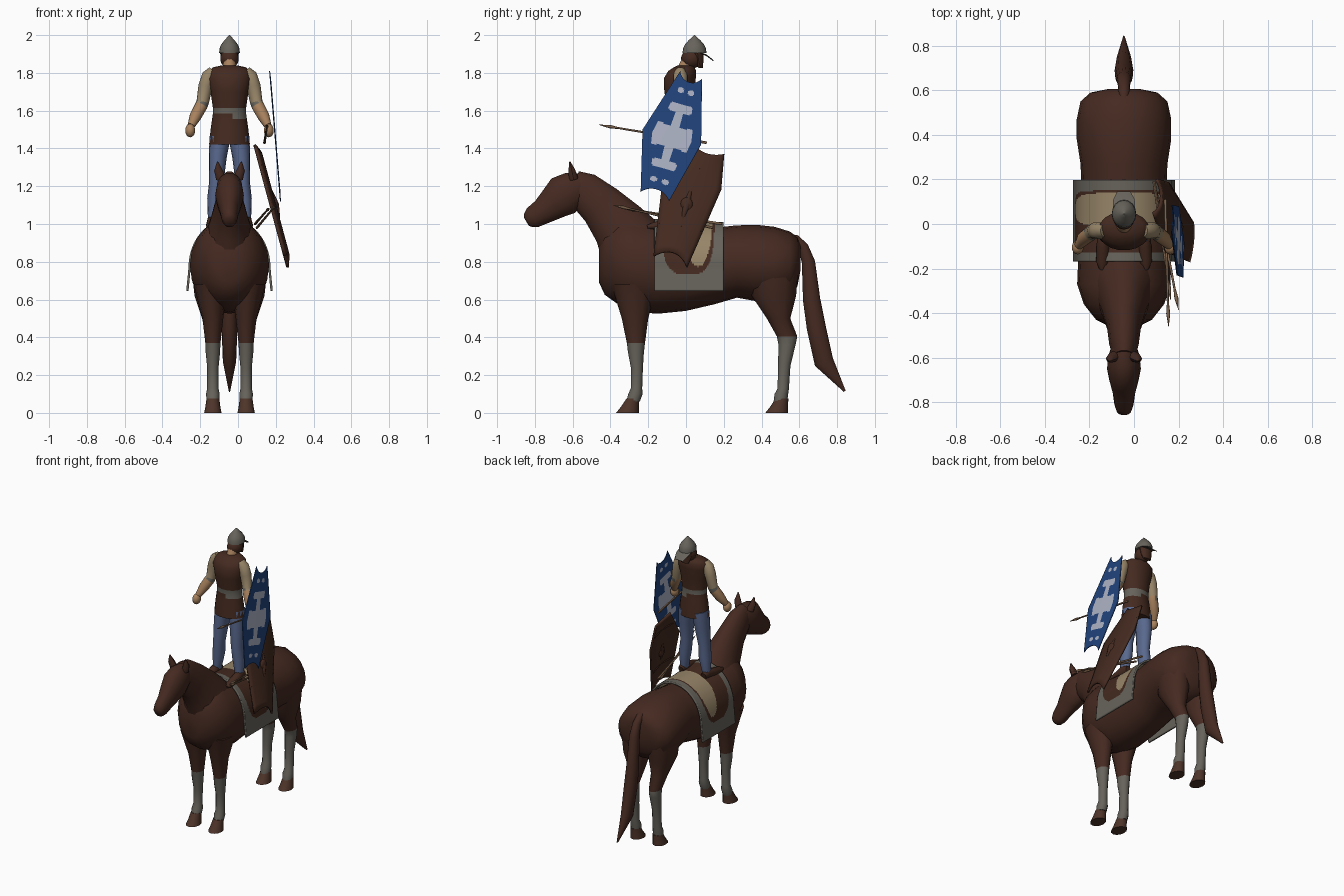
import bpy, bmesh, math
from mathutils import Vector

if "Cube" in bpy.data.objects:
    bpy.data.objects.remove(bpy.data.objects["Cube"])

CX = -0.045          # centre line of horse and rider
UP, ALONG = Vector((0, 0, 1)), Vector((0, -1, 0))
made = []


def colour(name, r, g, b):
    m = bpy.data.materials.new(name)
    m.use_nodes = True
    m.diffuse_color = (r, g, b, 1)
    bsdf = m.node_tree.nodes["Principled BSDF"]
    bsdf.inputs["Base Color"].default_value = (r, g, b, 1)
    bsdf.inputs["Roughness"].default_value = 0.9
    return m


brown = colour("horse brown", 0.06, 0.023, 0.015)
leather = colour("dark leather", 0.058, 0.023, 0.014)
horn = colour("hoof brown", 0.075, 0.034, 0.022)
grey = colour("grey cloth", 0.135, 0.125, 0.105)
blue = colour("shield blue", 0.015, 0.056, 0.2)
white = colour("pale paint", 0.42, 0.45, 0.56)
denim = colour("trouser blue", 0.1, 0.14, 0.27)
tan = colour("tan cloth", 0.31, 0.235, 0.14)
skin = colour("skin", 0.39, 0.22, 0.11)
wood = colour("wood", 0.2, 0.12, 0.07)


def finish(name, bm, mats, rule=None):
    """Turn a bmesh into an object; rule(face centre) picks the material."""
    bmesh.ops.recalc_face_normals(bm, faces=bm.faces)
    if rule:
        for f in bm.faces:
            f.material_index = rule(f.calc_center_median())
    me = bpy.data.meshes.new(name)
    bm.to_mesh(me)
    bm.free()
    for m in mats:
        me.materials.append(m)
    ob = bpy.data.objects.new(name, me)
    bpy.context.collection.objects.link(ob)
    made.append(ob)
    return ob


def tube(name, path, mats, rule=None, n=14, axis=None):
    """Loft ellipses (x, y, z, half width, half depth) along a path."""
    bm = bmesh.new()
    pts = [Vector(p[:3]) for p in path]
    rings = []
    for i, p in enumerate(path):
        t = axis or (pts[min(i + 1, len(pts) - 1)] - pts[max(i - 1, 0)]).normalized()
        side = (Vector((1, 0, 0)) - t * t.x).normalized()
        up = t.cross(side)
        rings.append([bm.verts.new(pts[i] + side * p[3] * math.cos(a) + up * p[4] * math.sin(a))
                      for a in (math.tau * k / n for k in range(n))])
    for a, b in zip(rings, rings[1:]):
        for k in range(n):
            bm.faces.new((a[k], a[(k + 1) % n], b[(k + 1) % n], b[k]))
    bm.faces.new(rings[0])
    bm.faces.new(rings[-1])
    return finish(name, bm, mats, rule)


def ball(name, loc, size, mat):
    bm = bmesh.new()
    bmesh.ops.create_uvsphere(bm, u_segments=14, v_segments=9, radius=1)
    for v in bm.verts:
        v.co = Vector([c * s + l for c, s, l in zip(v.co, size, loc)])
    return finish(name, bm, [mat])


def sheet(name, nu, nv, point, mats, rule, thick):
    """Grid of point(u, v), coloured by rule(u, v, centre), with thickness."""
    bm = bmesh.new()
    g = [[bm.verts.new(point(i / nu, j / nv)) for i in range(nu + 1)] for j in range(nv + 1)]
    for j in range(nv):
        for i in range(nu):
            f = bm.faces.new((g[j][i], g[j][i + 1], g[j + 1][i + 1], g[j + 1][i]))
            f.material_index = rule((i + .5) / nu, (j + .5) / nv, f.calc_center_median())
    ob = finish(name, bm, mats)
    mod = ob.modifiers.new("thickness", "SOLIDIFY")
    mod.thickness = thick
    mod.offset = 0
    return ob


# Horse barrel: y, top, bottom, half width
barrel = [(.605, .89, .75, .075), (.59, .93, .67, .15), (.55, .96, .61, .195), (.47, .985, .59, .212),
          (.38, .995, .59, .212), (.27, .993, .61, .195), (.15, .98, .575, .19), (0, .975, .54, .195),
          (-.15, 1.0, .525, .205), (-.27, 1.03, .535, .21), (-.36, 1.03, .575, .18), (-.43, .97, .625, .125),
          (-.46, .89, .69, .065)]
tube("horse_body", [(CX, y, (t + b) / 2, w, (t - b) / 2) for y, t, b, w in barrel], [brown], n=20, axis=ALONG)
tube("horse_neck", [(CX, y, z, w, d) for y, z, w, d in
     [(-.25, .84, .17, .2), (-.31, .93, .135, .175), (-.36, 1.0, .107, .15), (-.45, 1.1, .078, .122),
      (-.54, 1.175, .066, .105), (-.6, 1.2, .05, .088)]], [brown])
tube("horse_head", [(CX, y, z, w, d) for y, z, w, d in
     [(-.54, 1.21, .05, .065), (-.59, 1.185, .07, .1), (-.65, 1.15, .076, .113), (-.7, 1.11, .066, .092),
      (-.76, 1.065, .05, .07), (-.81, 1.035, .043, .06), (-.835, 1.018, .034, .043), (-.845, 1.012, .02, .025)]], [brown])
tube("horse_tail", [(CX, y, z, w, d) for y, z, w, d in
     [(.53, .93, .02, .02), (.58, .92, .025, .024), (.62, .88, .027, .028), (.648, .8, .033, .036),
      (.665, .6, .04, .047), (.69, .45, .042, .052), (.73, .27, .035, .053), (.84, .115, .004, .006)]], [brown])


def stocking(low, high):
    return lambda c: 1 if low < c.z < high else 0


for side, s in (("left", 1), ("right", -1)):
    # Horse ears, legs and hooves
    tube(side + "_horse_ear", [(CX + s * .045, -.595, 1.24, .026, .025), (CX + s * .06, -.605, 1.285, .022, .018),
                               (CX + s * .063, -.615, 1.33, .003, .003)], [brown], n=8)
    x = CX + s * .088
    tube(side + "_front_leg", [(CX + s * .1, -.275, .68, .09, .12), (x, -.27, .5, .055, .07), (x, -.265, .37, .04, .048),
                               (x, -.265, .32, .038, .042), (x, -.26, .24, .03, .032), (x, -.262, .13, .03, .03),
                               (x, -.268, .1, .036, .038), (x, -.28, .06, .033, .036)],
         [brown, grey], stocking(.06, .37), 12, UP)
    tube(side + "_hind_leg", [(CX + s * .11, .46, .8, .095, .135), (CX + s * .1, .465, .62, .085, .118),
                              (CX + s * .09, .49, .5, .055, .062), (x, .535, .405, .038, .054), (x, .535, .36, .038, .045),
                              (x, .52, .25, .03, .033), (x, .515, .13, .03, .03), (x, .505, .1, .036, .036),
                              (x, .5, .06, .033, .036)],
         [brown, grey], stocking(.06, .405), 12, UP)
    for part, y in (("front", -.31), ("hind", .48)):
        tube(f"{side}_{part}_hoof", [(x, y, 0, .046, .06), (x, y + .012, .03, .04, .048), (x, y + .028, .075, .034, .034)],
             [horn], n=12, axis=UP)

    # Rider legs, boots, arms and hands
    tube(side + "_trouser_leg", [(CX + s * d, y, z, w, h) for d, y, z, w, h in
         [(.05, -.025, 1.46, .055, .065), (.062, -.03, 1.36, .048, .06), (.07, -.045, 1.22, .038, .048),
          (.078, -.04, 1.13, .04, .046), (.088, -.045, 1.01, .026, .032)]], [denim])
    tube(side + "_boot", [(CX + s * d, y, z, w, h) for d, y, z, w, h in
         [(.09, -.005, 1.005, .02, .022), (.09, -.04, 1.015, .029, .038), (.093, -.1, 1.0, .03, .028),
          (.097, -.17, .99, .028, .02), (.098, -.205, .985, .012, .01)]], [leather], n=10)
    tube(side + "_arm", [(CX + s * d, y, z, w, w) for d, y, z, w in
         [(.085, -.03, 1.81, .028), (.108, -.03, 1.785, .038), (.127, -.03, 1.73, .038), (.142, -.035, 1.645, .033),
          (.15, -.042, 1.625, .034), (.18, -.065, 1.57, .032), (.203, -.095, 1.52, .02)]],
         [tan, skin, grey], lambda c: 0 if c.z > 1.645 else 2 if c.z > 1.625 else 1)
    ball(side + "_hand", (CX + s * .208, -.105, 1.495), (.027, .032, .036), skin)

# Rider tunic with uneven belt
tube("tunic", [(CX, y, z, w, d) for z, y, w, d in
     [(1.42, -.03, .108, .082), (1.5, -.03, .1, .076), (1.555, -.03, .092, .069), (1.585, -.031, .088, .067),
      (1.615, -.032, .088, .068), (1.7, -.036, .1, .08), (1.77, -.033, .116, .086), (1.81, -.02, .112, .075),
      (1.83, -.01, .085, .055), (1.84, -.005, .04, .04)]],
     [leather, grey], lambda c: 1 if 1.585 < c.z < 1.615 or (1.555 < c.z < 1.6 and c.x > CX) else 0, 18, UP)

# Rider neck, head, nape cloth and helmet
tube("neck", [(CX, -.01, 1.81, .036, .04), (CX, .02, 1.87, .034, .042)], [skin])
ball("head", (CX, .03, 1.875), (.05, .056, .052), leather)
tube("nape_cloth", [(CX, .06, 1.91, .045, .035), (CX, .068, 1.86, .042, .025), (CX, .078, 1.825, .03, .012)],
     [leather], n=10, axis=UP)
tube("helmet", [(CX, .045, z, r, r * 1.15) for z, r in
     [(1.905, .055), (1.93, .053), (1.95, .044), (1.97, .029), (1.987, .014), (2.0, .002)]], [grey], n=16, axis=UP)
tube("neck_guard", [(CX, .07, 1.91, .05, .005), (CX, .11, 1.892, .048, .004), (CX, .145, 1.865, .03, .003)], [grey], n=10)


# Saddle blanket draped over the back and flaring at the hem
def drape(u, v):
    y = -.168 + .366 * v
    top = 1.005 + .1 * max(0, -y)
    h = abs(2 * u - 1)
    s = 1 if u > .5 else -1
    a = min(h / .72, 1) * math.pi / 2
    hem = max(0, h - .72) / .28
    z = .77 + (top - .77) * math.cos(a) - hem * .125
    return (CX + s * (.211 * math.sin(a) + .012 * hem), y, z)


def saddle(u, v, c):
    drop = 1.02 - c.z
    if ((c.y - .065) / .075) ** 2 + (drop / .245) ** 2 < 1:
        return 2
    return 1 if abs((c.y - .01) / .14) ** 3 + (drop / .29) ** 3 < 1 else 0


sheet("saddle_blanket", 100, 64, drape, [grey, leather, tan], saddle, .012)


# Long six-sided shields with hollowed ends
def along(line, v):
    i = 0 if v < .5 else 1
    k = v * 2 - i
    return [a + (b - a) * k for a, b in zip(line[i], line[i + 1])]


def shield(front, back, x_top, z_top, slope, bulge):
    def point(u, v):
        v += .06 * 4 * u * (1 - u) * (1 - 2 * v) ** 3
        (y0, z0), (y1, z1) = along(front, v), along(back, v)
        z = z0 + (z1 - z0) * u
        return (x_top + (z_top - z) * slope + bulge * 4 * u * (1 - u), y0 + (y1 - y0) * u, z)
    return point


def emblem(u, v, c):
    a, b = abs(u - .5), abs(v - .5)
    bar = b < .075 + .06 * a and a < .34
    stem = a < .075 + .35 * max(0, .13 - b) and b < .25
    knob = (a / .27) ** 4 + ((b - .235) / .04) ** 4 < 1
    spot = ((a - .16) / .1) ** 2 + ((b - .39) / .025) ** 2 < 1
    return 1 if bar or stem or knob or spot else 0


sheet("painted_shield", 48, 96,
      shield([(-.03, 1.81), (-.23, 1.5), (-.24, 1.17)], [(.085, 1.77), (.08, 1.42), (-.09, 1.12)], .169, 1.79, .083, .002),
      [blue, white], emblem, .005)
spare = shield([(.05, 1.42), (-.125, 1.21), (-.17, .83)], [(.2, 1.37), (.185, 1.18), (.005, .77)], .087, 1.42, .27, .022)
sheet("plain_shield", 10, 16, spare, [leather], lambda u, v, c: 0, .014)

# Spindle boss and cross ribs on the plain shield
ball("shield_boss", spare(.5, .62), (.018, .034, .04), leather)
tube("boss_spine", [(*spare(.5, v), w, w) for v, w in ((.5, .004), (.56, .014), (.62, .022), (.68, .014), (.74, .004))],
     [leather], n=8)
for v in (.25, .77):
    tube("shield_rib", [(*spare(u, v), .008, .008) for u in (.03, .5, .97)], [leather], n=6)

# Javelins: one in the hand, a bundle beside the saddle
for name, tip, butt in (("held_javelin", (.155, -.46, 1.525), (.14, .11, 1.43)),
                        ("saddle_javelin", (.2, -.385, 1.1), (.1, .14, .98)),
                        ("saddle_javelin", (.165, -.34, 1.085), (.09, .19, 1.0))):
    a, b = Vector(tip), Vector(butt)
    tube(name, [(*a.lerp(b, k), r, r) for k, r in ((0, .001), (.1, .009), (.18, .005), (1, .007))], [wood], n=8)

# Smooth shading with sharp edges kept
bpy.ops.object.select_all(action="DESELECT")
for ob in made:
    ob.select_set(True)
bpy.context.view_layer.objects.active = made[0]
bpy.ops.object.shade_smooth_by_angle(angle=math.radians(45))
